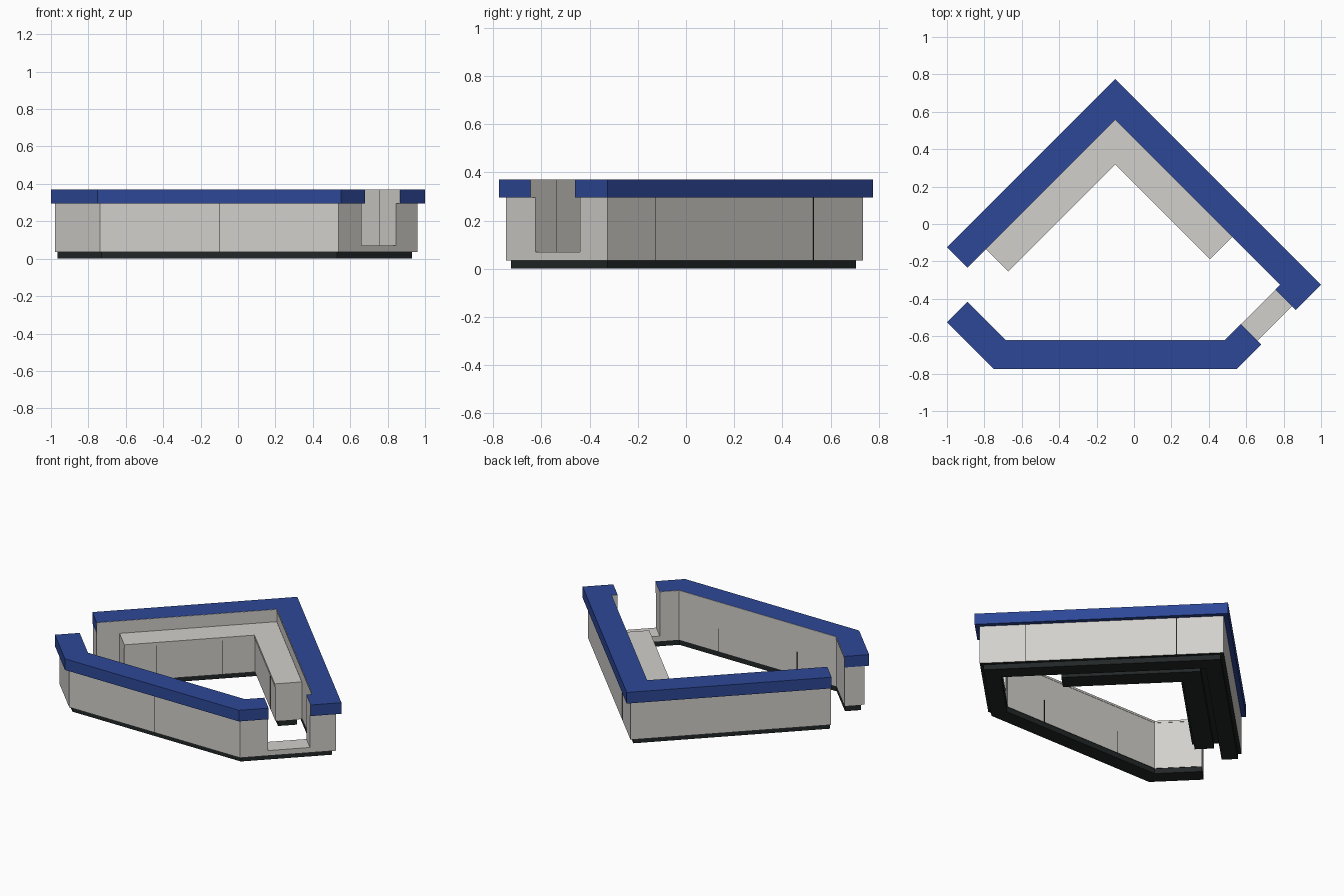
import bpy
import bmesh
from mathutils import Vector

if "Cube" in bpy.data.objects:
    bpy.data.objects.remove(bpy.data.objects["Cube"], do_unlink=True)


def material(name, rgb):
    m = bpy.data.materials.new(name)
    m.use_nodes = True
    m.diffuse_color = (*rgb, 1)
    m.node_tree.nodes["Principled BSDF"].inputs["Base Color"].default_value = (*rgb, 1)
    return m


MATS = [material("blue_laminate", (0.026, 0.064, 0.31)),
        material("warm_grey_panel", (0.64, 0.63, 0.60)),
        material("dark_plinth", (0.016, 0.02, 0.02))]
BLUE, GREY, DARK = range(3)


def offset(path, d):
    """Shift a clockwise open path inward (to its right) with mitred corners."""
    pts = [Vector(p) for p in path]
    dirs = [(b - a).normalized() for a, b in zip(pts, pts[1:])]
    norms = [Vector((t.y, -t.x)) for t in dirs]
    out = []
    for i, p in enumerate(pts):
        n0, n1 = norms[max(i - 1, 0)], norms[min(i, len(norms) - 1)]
        out.append(p + (n0 + n1) * d / (1 + n0.dot(n1)))
    return out


def strip(name, path, d0, d1, z0, z1, outer=GREY, inner=None, start=None,
          end=None, top=None, bottom=None):
    """Extruded band between two offsets of a path, coloured by side."""
    inner, start, end, top, bottom = (
        outer if c is None else c for c in (inner, start, end, top, bottom))
    loop = offset(path, d0) + offset(path, d1)[::-1]
    n, k = len(loop), len(path)
    bm = bmesh.new()
    low = [bm.verts.new((p.x, p.y, z0)) for p in loop]
    high = [bm.verts.new((p.x, p.y, z1)) for p in loop]
    bm.faces.new(low).material_index = bottom
    bm.faces.new(high[::-1]).material_index = top
    sides = [outer] * (k - 1) + [end] + [inner] * (k - 1) + [start]
    for i, colour in enumerate(sides):
        j = (i + 1) % n
        bm.faces.new((low[i], high[i], high[j], low[j])).material_index = colour
    bmesh.ops.recalc_face_normals(bm, faces=bm.faces)
    mesh = bpy.data.meshes.new(name)
    bm.to_mesh(mesh)
    bm.free()
    for m in MATS:
        mesh.materials.append(m)
    ob = bpy.data.objects.new(name, mesh)
    bpy.context.collection.objects.link(ob)
    return ob


def seam(name, p, q, t, d, z0, z1):
    """Thin dark joint line on a panel face."""
    p, q = Vector(p), Vector(q)
    mid, step = p.lerp(q, t), (q - p).normalized() * 0.002
    strip(name, [mid - step, mid + step], d - 0.001, d + 0.001, z0, z1, DARK)


# Outer edges of the counter run, clockwise, with the pass-through cut in it
back = [(-1, -0.125), (-0.1, 0.775), (1, -0.325), (0.865, -0.46)]
front = [(0.68, -0.645), (0.55, -0.775), (-0.75, -0.775), (-1, -0.525)]
DEPTH = 0.155
BASE, SILL, RIM, TOP = 0.035, 0.07, 0.295, 0.37

# Plinth under the whole run
strip("plinth", back + front, 0.05, DEPTH - 0.005, 0, BASE, DARK)

# Wall panels and the low sill of the pass-through
strip("back_wall", back, 0.029, DEPTH - 0.002, BASE, RIM, GREY, bottom=DARK)
strip("front_wall", front, 0.029, DEPTH - 0.002, BASE, RIM, GREY, bottom=DARK)
strip("pass_through_sill", [back[-1], front[0]], 0.029, DEPTH - 0.002,
      BASE, SILL, GREY, bottom=DARK)

# Blue worktops: grey on the inner edge and at the pass-through
strip("back_worktop", back, 0, DEPTH - 0.002, RIM, TOP, BLUE, inner=GREY, end=GREY)
strip("front_worktop", front, 0, DEPTH - 0.002, RIM, TOP, BLUE, inner=GREY, start=GREY)
for label, path in (("back", back), ("front", front)):
    strip(label + "_inner_lip", path, DEPTH - 0.002, DEPTH, 0.355, TOP - 0.001, GREY)

# Lower inner counter
low = [(-0.9, -0.025), (-0.1, 0.775), (0.635, 0.04)]
strip("inner_counter_plinth", low, 0.185, 0.303, 0, BASE, DARK)
strip("inner_counter_body", low, DEPTH, 0.319, BASE, 0.265, GREY, bottom=DARK)
strip("inner_counter_top", low, DEPTH, 0.323, 0.265, 0.286, GREY)

# Panel joints
seam("front_joint", front[1], front[2], 0.5, 0.029, BASE, RIM)
for i, t in enumerate((0.2, 0.795)):
    seam(f"back_joint_{i}", back[2], back[1], t, -0.029, BASE, RIM)
inner_front = offset(front, DEPTH - 0.002)
inner_counter = offset(low, 0.319)
for i, t in enumerate((0.25, 0.75)):
    seam(f"inner_front_joint_{i}", inner_front[1], inner_front[2], t, 0, BASE, 0.19)
    seam(f"counter_left_joint_{i}", inner_counter[0], inner_counter[1], t, 0, BASE, 0.265)
    seam(f"counter_right_joint_{i}", inner_counter[1], inner_counter[2], t, 0, BASE, 0.265)
